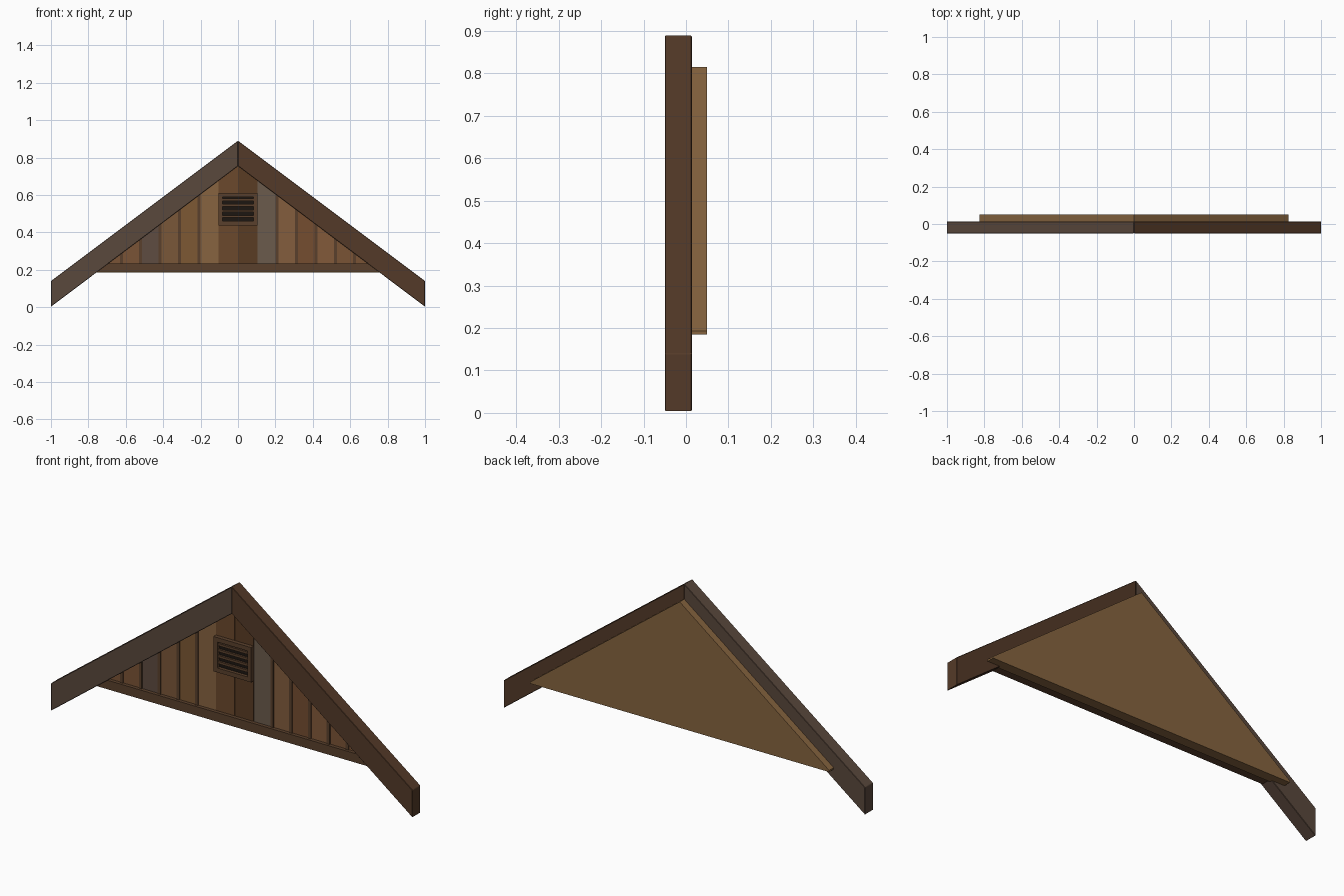
import bpy, bmesh

if "Cube" in bpy.data.objects:
    bpy.data.objects.remove(bpy.data.objects["Cube"])


def material(name, hexcol):
    # sRGB hex to linear diffuse colour
    m = bpy.data.materials.new(name)
    c = [int(hexcol[i:i + 2], 16) / 255 for i in (0, 2, 4)]
    m.diffuse_color = [((v + 0.055) / 1.055) ** 2.4 for v in c] + [1]
    m.use_nodes = True
    m.node_tree.nodes["Principled BSDF"].inputs["Base Color"].default_value = m.diffuse_color
    return m


def prism(name, pts, y0, y1, mat, bevel=0.0):
    # Extrude an (x, z) outline from y0 to y1
    bm = bmesh.new()
    front = bm.faces.new([bm.verts.new((x, y0, z)) for x, z in pts])
    ext = bmesh.ops.extrude_face_region(bm, geom=[front])
    for v in ext["geom"]:
        if isinstance(v, bmesh.types.BMVert):
            v.co.y = y1
    bmesh.ops.recalc_face_normals(bm, faces=bm.faces[:])
    me = bpy.data.meshes.new(name)
    bm.to_mesh(me)
    bm.free()
    me.materials.append(mat)
    ob = bpy.data.objects.new(name, me)
    bpy.context.collection.objects.link(ob)
    if bevel:
        b = ob.modifiers.new("bevel", "BEVEL")
        b.width = bevel
        b.segments = 1
    return ob


def box(name, x0, x1, z0, z1, y0, y1, mat, bevel=0.0):
    return prism(name, [(x0, z0), (x1, z0), (x1, z1), (x0, z1)], y0, y1, mat, bevel)


def roof(x):
    # Upper limit of the boarding, tucked behind the rafters
    return 0.79 - 0.75 * abs(x)


dark = material("dark_wood", "543a28")
weathered = material("weathered_wood", "5a483c")
trim = material("trim_wood", "5a402c")
back = material("backing_wood", "86643f")
black = material("vent_shadow", "1c1611")

# Two sloping bargeboards meeting at the ridge
for side, s, mat in (("left", -1, weathered), ("right", 1, dark)):
    prism("bargeboard_" + side,
          [(0, 0.755), (s, 0.003), (s, 0.14), (0, 0.89)],
          -0.05, 0.014, mat, 0.002)

# Triangular backing panel
prism("backing_panel",
      [(-0.827, 0.185), (0.827, 0.185), (0.827, 0.193), (0, 0.815), (-0.827, 0.193)],
      0.0, 0.05, back)

# Vertical boards in mixed tones
tones = ["7a5436", "7a5436", "5e4c41", "7a5738", "7d5833", "876340", "6b482c",
         "5a3c24", "6b5b4c", "835d3d", "754d30", "825a3a", "7a5335", "7a5335"]
W = 0.104
for i, tone in enumerate(tones):
    x0, x1 = (i - 7) * W + 0.001, (i - 6) * W - 0.001
    prism("board_%02d" % (i + 1),
          [(x0, 0.2), (x1, 0.2), (x1, roof(x1)), (x0, roof(x0))],
          -0.025, 0.005, material("board_tone_%02d" % (i + 1), tone))

# Narrow battens over the outer joints
for k in range(2, 7):
    for s in (-1, 1):
        x0, x1 = s * k * W - 0.008, s * k * W + 0.008
        prism("batten_%s_%d" % ("left" if s < 0 else "right", k),
              [(x0, 0.2), (x1, 0.2), (x1, roof(x1)), (x0, roof(x0))],
              -0.03, -0.02, trim)

# Bottom rail, ends cut along the slope of the bargeboards
prism("bottom_rail",
      [(-0.765, 0.19), (0.765, 0.19), (0.71, 0.235), (-0.71, 0.235)],
      -0.043, 0.012, trim)

# Louvred vent: frame, dark opening and slats
box("vent_opening", -0.09, 0.09, 0.45, 0.6, -0.029, -0.02, black)
for s, n in ((-1, "left"), (1, "right")):
    a, b = sorted((s * 0.083, s * 0.104))
    box("vent_side_" + n, a, b, 0.438, 0.612, -0.045, -0.02, trim)
box("vent_sill", -0.083, 0.083, 0.438, 0.46, -0.045, -0.02, trim)
box("vent_head", -0.083, 0.083, 0.59, 0.612, -0.045, -0.02, trim)
for i in range(4):
    z = 0.479 + i * 0.03
    box("vent_slat_%d" % (i + 1), -0.083, 0.083, z, z + 0.012, -0.039, -0.025, trim)
